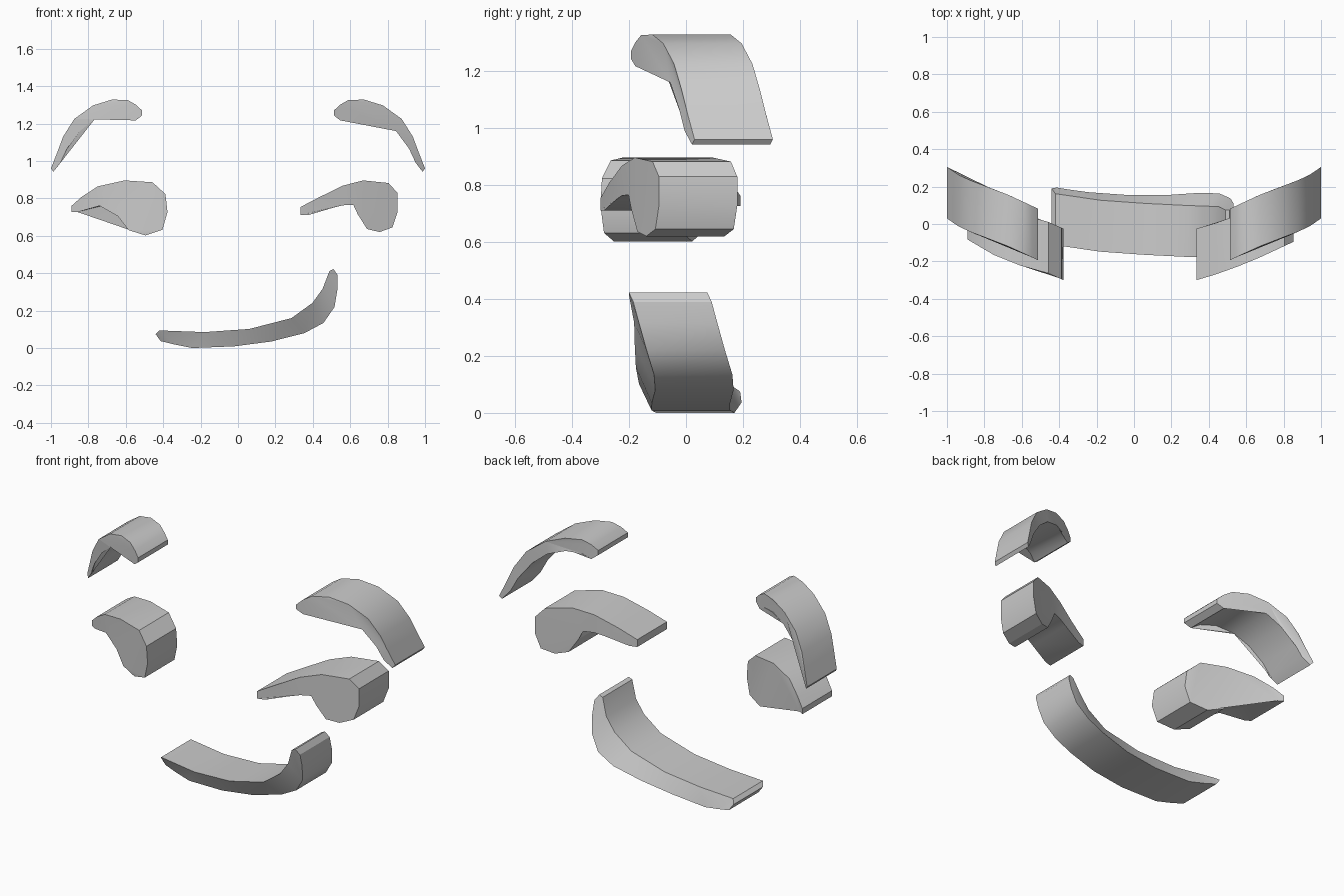
import bpy
import bmesh

DEPTH = 0.275


def curve_y(x, path):
    """Piecewise linear front depth along x."""
    for (x0, y0), (x1, y1) in zip(path, path[1:]):
        if x <= x1 or (x1, y1) == path[-1]:
            return y0 + (y1 - y0) * (x - x0) / (x1 - x0)


def slab(name, points):
    """Extrude a closed outline of (x, front y, z) points backwards."""
    bm = bmesh.new()
    front = [bm.verts.new(p) for p in points]
    back = [bm.verts.new((x, y + DEPTH, z)) for x, y, z in points]
    n = len(points)
    caps = [bm.faces.new(front), bm.faces.new(back[::-1])]
    for i in range(n):
        j = (i + 1) % n
        bm.faces.new((front[j], front[i], back[i], back[j]))
    bmesh.ops.triangulate(bm, faces=caps)
    bmesh.ops.recalc_face_normals(bm, faces=bm.faces)
    mesh = bpy.data.meshes.new(name)
    bm.to_mesh(mesh)
    bm.free()
    obj = bpy.data.objects.new(name, mesh)
    bpy.context.collection.objects.link(obj)
    bpy.ops.object.select_all(action='DESELECT')
    obj.select_set(True)
    bpy.context.view_layer.objects.active = obj
    bpy.ops.object.shade_smooth_by_angle(angle=0.52)
    return obj


# Eyebrows: one arched outline, mirrored
brow = [(1.0, 0.96), (0.965, 1.05), (0.935, 1.13), (0.875, 1.225), (0.775, 1.297),
        (0.675, 1.328), (0.59, 1.326), (0.545, 1.30), (0.513, 1.27), (0.513, 1.243),
        (0.547, 1.217), (0.593, 1.245), (0.672, 1.253), (0.765, 1.225),
        (0.845, 1.16), (0.915, 1.065), (0.95, 0.99), (0.987, 0.942)]
brow_path = [(0.51, -0.195), (0.595, -0.155), (0.67, -0.12), (0.76, -0.085),
             (0.84, -0.058), (0.94, -0.012), (1.0, 0.03)]
for side, s in (("left", -1), ("right", 1)):
    slab(side + "_eyebrow", [(s * x, curve_y(x, brow_path), z) for x, z in brow])

# Eyes: round pupil with a tail sweeping to the left
left_eye = [(-0.89, 0.76), (-0.89, 0.727), (-0.858, 0.727), (-0.74, 0.76), (-0.70, 0.768),
            (-0.655, 0.76), (-0.643, 0.705), (-0.585, 0.63), (-0.495, 0.602),
            (-0.404, 0.632), (-0.377, 0.727), (-0.388, 0.823), (-0.457, 0.886),
            (-0.607, 0.896), (-0.75, 0.864), (-0.837, 0.807)]
left_path = [(-0.89, -0.083), (-0.75, -0.165), (-0.60, -0.225), (-0.46, -0.263), (-0.377, -0.30)]
slab("left_eye", [(x, curve_y(x, left_path), z) for x, z in left_eye])

right_eye = [(0.334, 0.754), (0.334, 0.711), (0.377, 0.711), (0.505, 0.749), (0.56, 0.763),
             (0.617, 0.765), (0.639, 0.754), (0.639, 0.717), (0.69, 0.636), (0.757, 0.62),
             (0.826, 0.645), (0.853, 0.727), (0.853, 0.829), (0.805, 0.882),
             (0.67, 0.896), (0.56, 0.868), (0.436, 0.807)]
right_path = [(0.334, -0.30), (0.436, -0.27), (0.56, -0.225), (0.67, -0.18), (0.853, -0.095)]
slab("right_eye", [(x, curve_y(x, right_path), z) for x, z in right_eye])

# Mouth: lopsided smile, upper edge leaning forward
slab("mouth", [
    (-0.441, -0.085, 0.075), (-0.42, -0.113, 0.094), (-0.18, -0.148, 0.085),
    (0.061, -0.165, 0.102), (0.286, -0.176, 0.16), (0.398, -0.18, 0.241),
    (0.452, -0.182, 0.316), (0.489, -0.2, 0.412), (0.511, -0.2, 0.422),
    (0.532, -0.185, 0.39), (0.532, -0.165, 0.316), (0.516, -0.138, 0.219),
    (0.457, -0.112, 0.134), (0.356, -0.108, 0.08), (0.179, -0.12, 0.035),
    (-0.019, -0.121, 0.009), (-0.243, -0.105, 0.0), (-0.34, -0.092, 0.019),
    (-0.414, -0.08, 0.037)])
